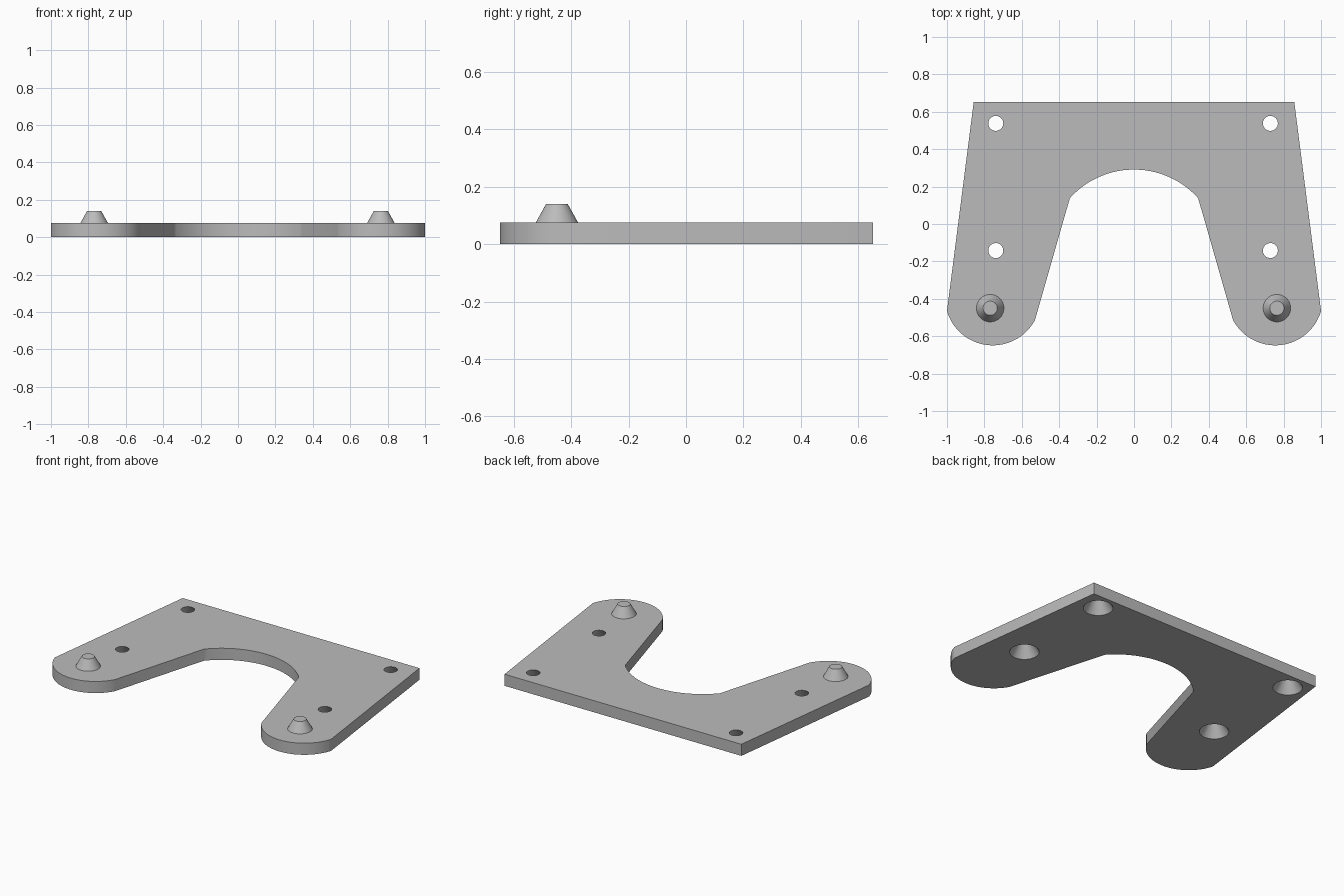
import bpy, bmesh
from math import sin, cos, atan2, hypot, pi

if "Cube" in bpy.data.objects:
    bpy.data.objects.remove(bpy.data.objects["Cube"], do_unlink=True)

THICK = 0.076

grey = bpy.data.materials.new("plain grey")
grey.use_nodes = True
grey.diffuse_color = (0.5, 0.5, 0.5, 1)
grey.node_tree.nodes["Principled BSDF"].inputs["Base Color"].default_value = (0.5, 0.5, 0.5, 1)


def activate(obj):
    bpy.ops.object.select_all(action="DESELECT")
    obj.select_set(True)
    bpy.context.view_layer.objects.active = obj


def arc(center, start, end, steps, turn):
    """Points from start to end around center; turn is +1 or -1."""
    a = atan2(start[1] - center[1], start[0] - center[0])
    b = atan2(end[1] - center[1], end[0] - center[0])
    sweep = ((b - a) * turn) % (2 * pi) * turn
    r0 = hypot(start[0] - center[0], start[1] - center[1])
    r1 = hypot(end[0] - center[0], end[1] - center[1])
    pts = []
    for i in range(steps + 1):
        t = i / steps
        r = r0 + (r1 - r0) * t
        pts.append((center[0] + r * cos(a + sweep * t), center[1] + r * sin(a + sweep * t)))
    return pts


def cone(name, x, y, z0, z1, r0, r1):
    bpy.ops.mesh.primitive_cone_add(vertices=48, radius1=r0, radius2=r1,
                                    depth=z1 - z0, location=(x, y, (z0 + z1) / 2))
    obj = bpy.context.object
    obj.name = name
    obj.data.materials.append(grey)
    return obj


# Plate outline: right half runs from the notch top to the back edge, then mirrored
half = arc((0, -0.17), (0, 0.291), (0.343, 0.138), 20, -1)
half += arc((0.757, -0.393), (0.53, -0.515), (1.0, -0.465), 32, 1)
half.append((0.857, 0.652))
outline = half + [(-x, y) for x, y in reversed(half[1:])]

bm = bmesh.new()
face = bm.faces.new([bm.verts.new((x, y, 0)) for x, y in outline])
top = bmesh.ops.extrude_face_region(bm, geom=[face])["geom"]
bmesh.ops.translate(bm, vec=(0, 0, THICK),
                    verts=[v for v in top if isinstance(v, bmesh.types.BMVert)])
bmesh.ops.recalc_face_normals(bm, faces=bm.faces)
mesh = bpy.data.meshes.new("plate")
bm.to_mesh(mesh)
bm.free()
plate = bpy.data.objects.new("plate", mesh)
bpy.context.collection.objects.link(plate)
mesh.materials.append(grey)

# Screw holes, countersunk from the underside
R_LOW, R_HIGH, EXTRA = 0.088, 0.04, 0.01
slope = (R_LOW - R_HIGH) / THICK * EXTRA
for x in (-0.739, 0.729):
    for y in (-0.142, 0.538):
        cutter = cone("hole_cutter", x, y, -EXTRA, THICK + EXTRA, R_LOW + slope, R_HIGH - slope)
        cutter.hide_render = True
        mod = plate.modifiers.new("hole", "BOOLEAN")
        mod.operation = "DIFFERENCE"
        mod.solver = "EXACT"
        mod.object = cutter
        activate(plate)
        bpy.ops.object.modifier_apply(modifier=mod.name)
        bpy.data.objects.remove(cutter, do_unlink=True)

# Tapered locating studs near the arm tips
parts = [plate]
for side, x in (("right", -0.769), ("left", 0.764)):
    parts.append(cone(side + "_stud", x, -0.45, THICK - 0.001, 0.14, 0.074, 0.038))

for obj in parts:
    activate(obj)
    bpy.ops.object.shade_smooth_by_angle()
